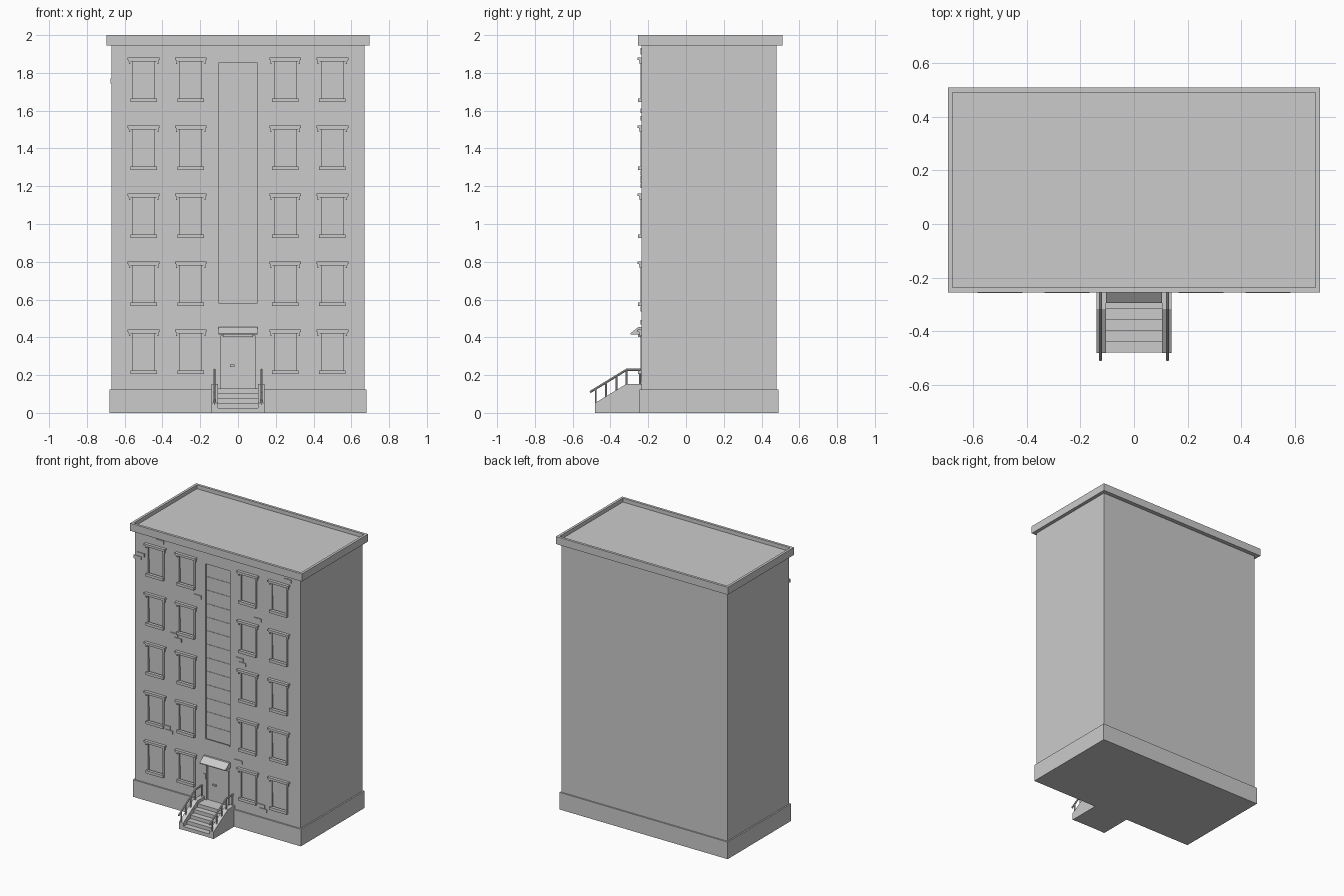
import bpy
import bmesh
import math
from mathutils import Vector, Matrix

if "Cube" in bpy.data.objects:
    bpy.data.objects.remove(bpy.data.objects["Cube"], do_unlink=True)

GREY = (0.6, 0.6, 0.6, 1)
stone = bpy.data.materials.new("plain_grey")
stone.diffuse_color = GREY
stone.use_nodes = True
stone.node_tree.nodes["Principled BSDF"].inputs["Base Color"].default_value = GREY

FRONT = -0.235      # plane of the street wall
RECESS = 0.015      # depth of window and door openings


def finish(name, bm):
    bmesh.ops.recalc_face_normals(bm, faces=bm.faces)
    mesh = bpy.data.meshes.new(name)
    bm.to_mesh(mesh)
    bm.free()
    mesh.materials.append(stone)
    obj = bpy.data.objects.new(name, mesh)
    bpy.context.collection.objects.link(obj)
    return obj


def add_box(bm, x0, x1, y0, y1, z0, z1):
    centre = Vector((x0 + x1, y0 + y1, z0 + z1)) / 2
    size = Matrix.Diagonal((x1 - x0, y1 - y0, z1 - z0, 1))
    return bmesh.ops.create_cube(bm, size=1, matrix=Matrix.Translation(centre) @ size)


def boxes(name, items):
    bm = bmesh.new()
    for item in items:
        add_box(bm, *item)
    return finish(name, bm)


def plate(x, z, w, h, out, base=FRONT):
    """Box on the street wall, centred on x and z, standing out from it."""
    return (x - w / 2, x + w / 2, base - out, base + 0.003, z - h / 2, z + h / 2)


def prism(name, profile, spans):
    """Extrude a (y, z) profile along x over each span."""
    bm = bmesh.new()
    for x0, x1 in spans:
        face = bm.faces.new([bm.verts.new((x0, y, z)) for y, z in profile])
        ext = bmesh.ops.extrude_face_region(bm, geom=[face])
        moved = [v for v in ext["geom"] if isinstance(v, bmesh.types.BMVert)]
        bmesh.ops.translate(bm, verts=moved, vec=(x1 - x0, 0, 0))
    return finish(name, bm)


def add_bar(bm, a, b, radius):
    a, b = Vector(a), Vector(b)
    d = b - a
    turn = d.to_track_quat('Z', 'Y').to_matrix().to_4x4()
    bmesh.ops.create_cone(bm, cap_ends=True, segments=8, radius1=radius, radius2=radius,
                          depth=d.length, matrix=Matrix.Translation((a + b) / 2) @ turn)


# Window grid: column centres and sill heights
COLUMNS = (-0.5, -0.25, 0.25, 0.5)
SILLS = [0.215 + 0.36 * i for i in range(5)]
windows = [(x, z) for x in COLUMNS for z in SILLS]

# Main block with openings cut into the street wall
walls = boxes("walls", [(-0.67, 0.67, FRONT, 0.48, 0.06, 1.96)])
openings = [(x - 0.063, x + 0.063, FRONT - 0.1, FRONT + RECESS, z, z + 0.21) for x, z in windows]
openings.append((-0.1, 0.1, FRONT - 0.1, FRONT + RECESS, 0.57, 1.855))
openings.append((-0.09, 0.09, FRONT - 0.1, FRONT + RECESS, 0.13, 0.41))
cutter = boxes("opening_cutter", openings)
cutter.hide_render = True
cut = walls.modifiers.new("openings", 'BOOLEAN')
cut.object = cutter
cut.solver = 'EXACT'
bpy.context.view_layer.objects.active = walls
bpy.ops.object.modifier_apply(modifier=cut.name)
bpy.data.objects.remove(cutter, do_unlink=True)

# Plinth, left open behind the door
boxes("plinth", [(-0.68, 0.68, -0.245, 0.49, 0, 0.125)])

# Cornice with a sunken roof
bm = bmesh.new()
add_box(bm, -0.695, 0.695, -0.255, 0.51, 1.945, 2)
bm.faces.ensure_lookup_table()
top = max(bm.faces, key=lambda f: f.calc_center_median().z)
bmesh.ops.inset_region(bm, faces=[top], thickness=0.026)
ext = bmesh.ops.extrude_face_region(bm, geom=[top])
bmesh.ops.translate(bm, vec=(0, 0, -0.028),
                    verts=[v for v in ext["geom"] if isinstance(v, bmesh.types.BMVert)])
bmesh.ops.delete(bm, geom=[top], context='FACES')
finish("cornice_and_roof", bm)

# Window trim
sills, lintels, jambs, sashes = [], [], [], []
for x, z in windows:
    sills.append(plate(x, z, 0.14, 0.02, 0.02))
    lintels.append(plate(x, z + 0.22, 0.168, 0.012, 0.022))
    lintels.append(plate(x, z + 0.21, 0.158, 0.01, 0.015))
    for side in (-1, 1):
        lintels.append(plate(x + side * 0.073, z + 0.2, 0.01, 0.015, 0.012))
        jambs.append(plate(x + side * 0.064, z + 0.108, 0.012, 0.2, 0.006))
    sashes.append(plate(x, z + 0.157, 0.124, 0.1, 0.004, FRONT + RECESS))
boxes("window_sills", sills)
boxes("window_lintels", lintels)
boxes("window_jambs", jambs)
boxes("upper_sashes", sashes)

# Tall stairwell window with thin glazing bars
boxes("stairwell_glazing_bars",
      [plate(0, 0.57 + 0.0988 * i, 0.2, 0.004, 0.003, FRONT + RECESS) for i in range(1, 13)])
boxes("stairwell_ledge", [plate(0, 0.573, 0.2, 0.01, 0.004)])

# Odd bricks standing out of the wall
BRICKS = [(-0.465, 1.92), (-0.62, 1.785), (-0.645, 1.757), (-0.16, 1.6), (-0.352, 1.27),
          (-0.32, 1.242), (-0.41, 0.578), (-0.39, 0.55), (0.567, 1.91), (0.325, 1.56),
          (0.18, 1.23), (0.2, 1.202), (0.172, 0.48), (0.355, 0.207), (0.37, 0.179)]
boxes("raised_bricks", [plate(x, z, 0.06, 0.025, 0.007) for x, z in BRICKS])

# Door details and awning
boxes("door_leaf", [plate(0, 0.255, 0.16, 0.25, 0.004, FRONT + RECESS)])
boxes("door_handle", [plate(-0.03, 0.25, 0.025, 0.012, 0.012, FRONT + RECESS)])
boxes("door_intercom", [plate(-0.105, 0.3, 0.018, 0.04, 0.006)])
boxes("awning_support", [plate(0, 0.41, 0.16, 0.016, 0.02)])
prism("awning", [(-0.23, 0.415), (-0.295, 0.415), (-0.295, 0.421), (-0.25, 0.456),
                 (-0.23, 0.456)], [(-0.104, 0.104)])

# Entrance steps and their side walls
STEPS = 5
boxes("entrance_steps", [(-0.106, 0.106, -0.48 + 0.041 * i, -0.23, 0.026 * i, 0.026 * (i + 1))
                         for i in range(STEPS)])
prism("step_side_walls", [(-0.235, 0), (-0.482, 0), (-0.482, 0.052), (-0.318, 0.152),
                          (-0.235, 0.152)], [(-0.14, -0.105), (0.105, 0.14)])

# Handrails on posts
bm = bmesh.new()
for x in (-0.125, 0.125):
    add_bar(bm, (x, -0.508, 0.11), (x, -0.315, 0.228), 0.006)
    add_bar(bm, (x, -0.317, 0.228), (x, -0.235, 0.228), 0.006)
    for y in (-0.478, -0.423, -0.368, -0.315, -0.243):
        drop = max(0, -0.315 - y) * 0.61
        add_bar(bm, (x, y, 0.14 - drop), (x, y, 0.228 - drop), 0.005)
finish("handrails", bm)
